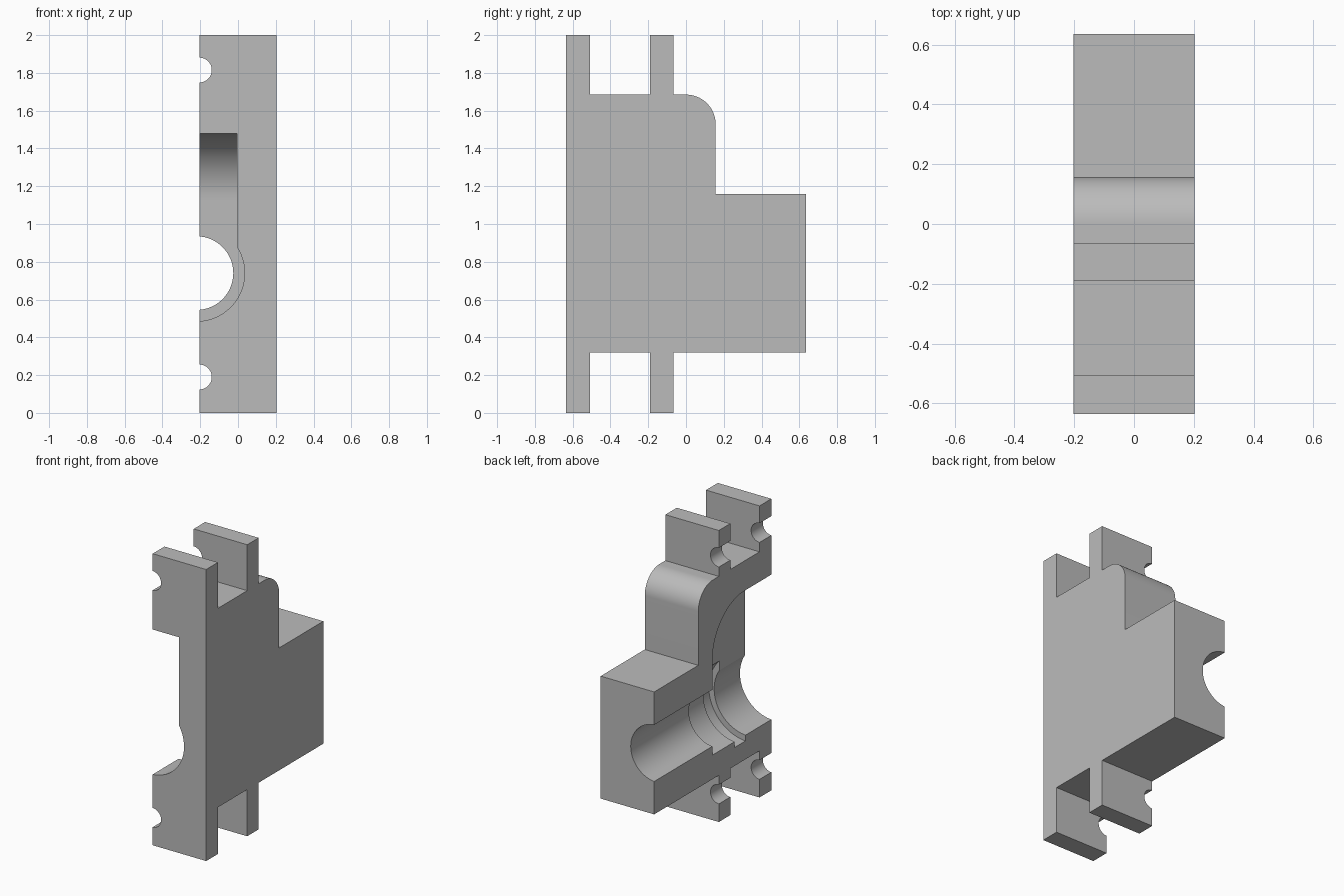
import bpy, bmesh, math
from mathutils import Matrix

cube = bpy.data.objects.get("Cube")
if cube:
    bpy.data.objects.remove(cube, do_unlink=True)

grey = bpy.data.materials.new("plain grey")
grey.use_nodes = True
grey.diffuse_color = (0.5, 0.5, 0.5, 1)
grey.node_tree.nodes["Principled BSDF"].inputs["Base Color"].default_value = (0.5, 0.5, 0.5, 1)

HALF = 0.203            # half thickness across x
BORE_X, BORE_Z = -0.22, 0.74
FRONT, BACK = -0.635, 0.635
WALL = 0.005            # rear wall of the inner pocket


def add_object(name, bm):
    bmesh.ops.recalc_face_normals(bm, faces=bm.faces)
    mesh = bpy.data.meshes.new(name)
    bm.to_mesh(mesh)
    bm.free()
    mesh.materials.append(grey)
    obj = bpy.data.objects.new(name, mesh)
    bpy.context.collection.objects.link(obj)
    return obj


def prism(name, profile, x0, x1):
    """Extrude a (y, z) outline along x."""
    bm = bmesh.new()
    face = bm.faces.new([bm.verts.new((x0, y, z)) for y, z in profile])
    side = bmesh.ops.extrude_face_region(bm, geom=[face])["geom"]
    verts = [v for v in side if isinstance(v, bmesh.types.BMVert)]
    bmesh.ops.translate(bm, verts=verts, vec=(x1 - x0, 0, 0))
    return add_object(name, bm)


def rod(name, x, z, radius, y0, y1, sides=96):
    """Cylinder along y."""
    bm = bmesh.new()
    place = Matrix.Translation((x, (y0 + y1) / 2, z)) @ Matrix.Rotation(math.pi / 2, 4, "X")
    bmesh.ops.create_cone(bm, cap_ends=True, segments=sides, radius1=radius,
                          radius2=radius, depth=y1 - y0, matrix=place)
    return add_object(name, bm)


def corner(y, z, radius, steps=24):
    """Rounded top rear corner, from the top round to the rear."""
    angles = [math.pi / 2 * (1 - i / steps) for i in range(steps + 1)]
    return [(y - radius + radius * math.cos(a), z - radius + radius * math.sin(a)) for a in angles]


# Housing half: body, two flanges and the rear block
low, high = 0.32, 1.685
outline = [(FRONT, 0), (-0.507, 0), (-0.507, low), (-0.19, low), (-0.19, 0),
           (-0.066, 0), (-0.066, low), (BACK, low), (BACK, 1.16), (0.157, 1.16)]
outline += corner(0.157, high, 0.157)[::-1]
outline += [(-0.066, high), (-0.066, 2), (-0.19, 2), (-0.19, high),
            (-0.507, high), (-0.507, 2), (FRONT, 2)]
housing = prism("housing_half", outline, -HALF, HALF)

# Pocket with a rounded roof, shaft bore, counterbore, ring groove and bolt holes
pocket = [(FRONT - 0.1, BORE_Z), (FRONT - 0.1, 1.48)] + corner(WALL, 1.48, 0.35) + [(WALL, BORE_Z)]
cutters = [
    prism("pocket_cutter", pocket, -0.5, -0.005),
    rod("counterbore_cutter", BORE_X, BORE_Z, 0.255, FRONT - 0.1, WALL),
    rod("groove_cutter", BORE_X, BORE_Z, 0.295, -0.355, -0.238),
    rod("bore_cutter", BORE_X, BORE_Z, 0.195, FRONT - 0.2, BACK + 0.1),
]
for z in (0.19, 1.815):
    cutters.append(rod("bolt_hole_cutter", -0.205, z, 0.066, FRONT - 0.1, 0.1, 48))

for cutter in cutters:
    mod = housing.modifiers.new(cutter.name, "BOOLEAN")
    mod.operation = "DIFFERENCE"
    mod.solver = "EXACT"
    mod.object = cutter
    cutter.hide_render = True

# Bake the cuts and drop the cutters
bpy.context.view_layer.update()
graph = bpy.context.evaluated_depsgraph_get()
baked = bpy.data.meshes.new_from_object(housing.evaluated_get(graph))
housing.modifiers.clear()
housing.data = baked
for cutter in cutters:
    bpy.data.objects.remove(cutter, do_unlink=True)

# Smooth the round surfaces, keep the edges crisp
bpy.ops.object.select_all(action="DESELECT")
housing.select_set(True)
bpy.context.view_layer.objects.active = housing
bpy.ops.object.shade_smooth_by_angle(angle=math.radians(25))
